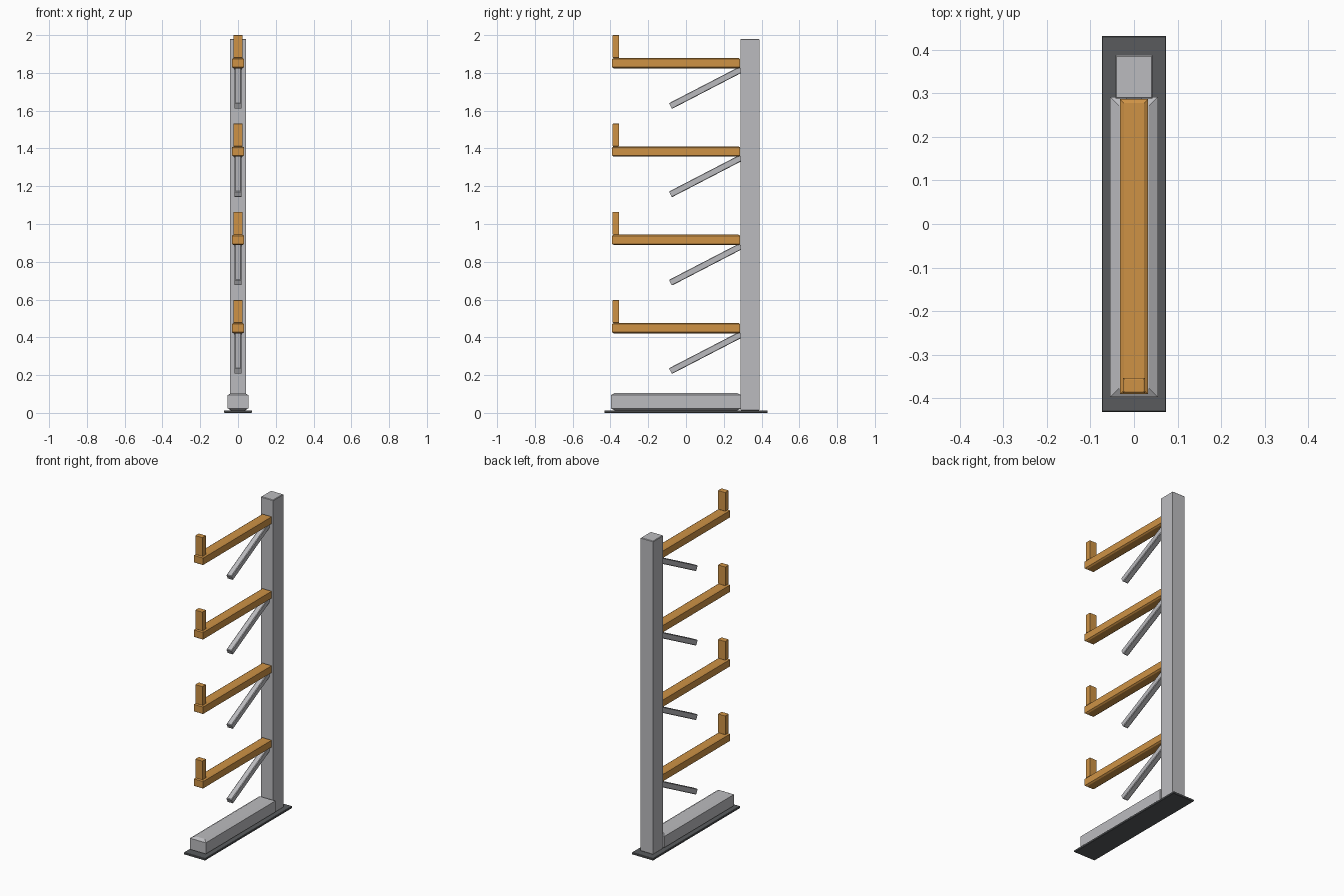
import bpy, bmesh, math
from mathutils import Matrix

if "Cube" in bpy.data.objects:
    bpy.data.objects.remove(bpy.data.objects["Cube"])


def material(name, rgb):
    m = bpy.data.materials.new(name)
    m.diffuse_color = (*rgb, 1)
    m.use_nodes = True
    m.node_tree.nodes["Principled BSDF"].inputs["Base Color"].default_value = m.diffuse_color
    return m


ORANGE = material("orange_paint", (0.62, 0.29, 0.06))
DARK = material("dark_steel", (0.10, 0.105, 0.11))
GREY = material("grey_steel", (0.5, 0.5, 0.52))


def block(name, lo, hi, mat, inset=0.0, drop=0.0):
    """Box from corner lo to corner hi; top and bottom rims chamfered by inset/drop."""
    (x0, y0, z0), (x1, y1, z1) = lo, hi
    levels = [(z0, 0), (z1, 0)]
    if inset:
        levels = [(z0, inset), (z0 + drop, 0), (z1 - drop, 0), (z1, inset)]
    bm = bmesh.new()
    rings = [[bm.verts.new(p) for p in ((x0 + i, y0 + i, z), (x1 - i, y0 + i, z),
                                        (x1 - i, y1 - i, z), (x0 + i, y1 - i, z))]
             for z, i in levels]
    bm.faces.new(rings[0][::-1])
    bm.faces.new(rings[-1])
    for a, b in zip(rings, rings[1:]):
        for k in range(4):
            n = (k + 1) % 4
            bm.faces.new((a[k], a[n], b[n], b[k]))
    me = bpy.data.meshes.new(name)
    bm.to_mesh(me)
    bm.free()
    me.materials.append(mat)
    ob = bpy.data.objects.new(name, me)
    bpy.context.collection.objects.link(ob)
    return ob


# floor plate, foot beam and upright
block("base_plate", (-0.074, -0.432, 0), (0.074, 0.432, 0.013), DARK, 0.002, 0.002)
block("foot_beam", (-0.055, -0.398, 0.013), (0.055, 0.292, 0.105), GREY, 0.02, 0.011)
block("upright", (-0.043, 0.288, 0.013), (0.043, 0.388, 1.98), GREY, 0.003, 0.003)

# four levels of arm, end stop and diagonal brace
for i in range(4):
    z = 0.421 + i * 0.4677
    block(f"arm_{i + 1}", (-0.032, -0.391, z), (0.032, 0.287, z + 0.055), ORANGE, 0.009, 0.006)
    block(f"end_stop_{i + 1}", (-0.025, -0.388, z + 0.055), (0.025, -0.354, z + 0.176),
          ORANGE, 0.003, 0.002)
    brace = block(f"brace_{i + 1}", (-0.018, -0.21, -0.017), (0.018, 0.21, 0.017),
                  GREY, 0.004, 0.003)
    brace.matrix_world = (Matrix.Translation((0, 0.104, z - 0.103))
                          @ Matrix.Rotation(math.radians(27.4), 4, 'X'))
